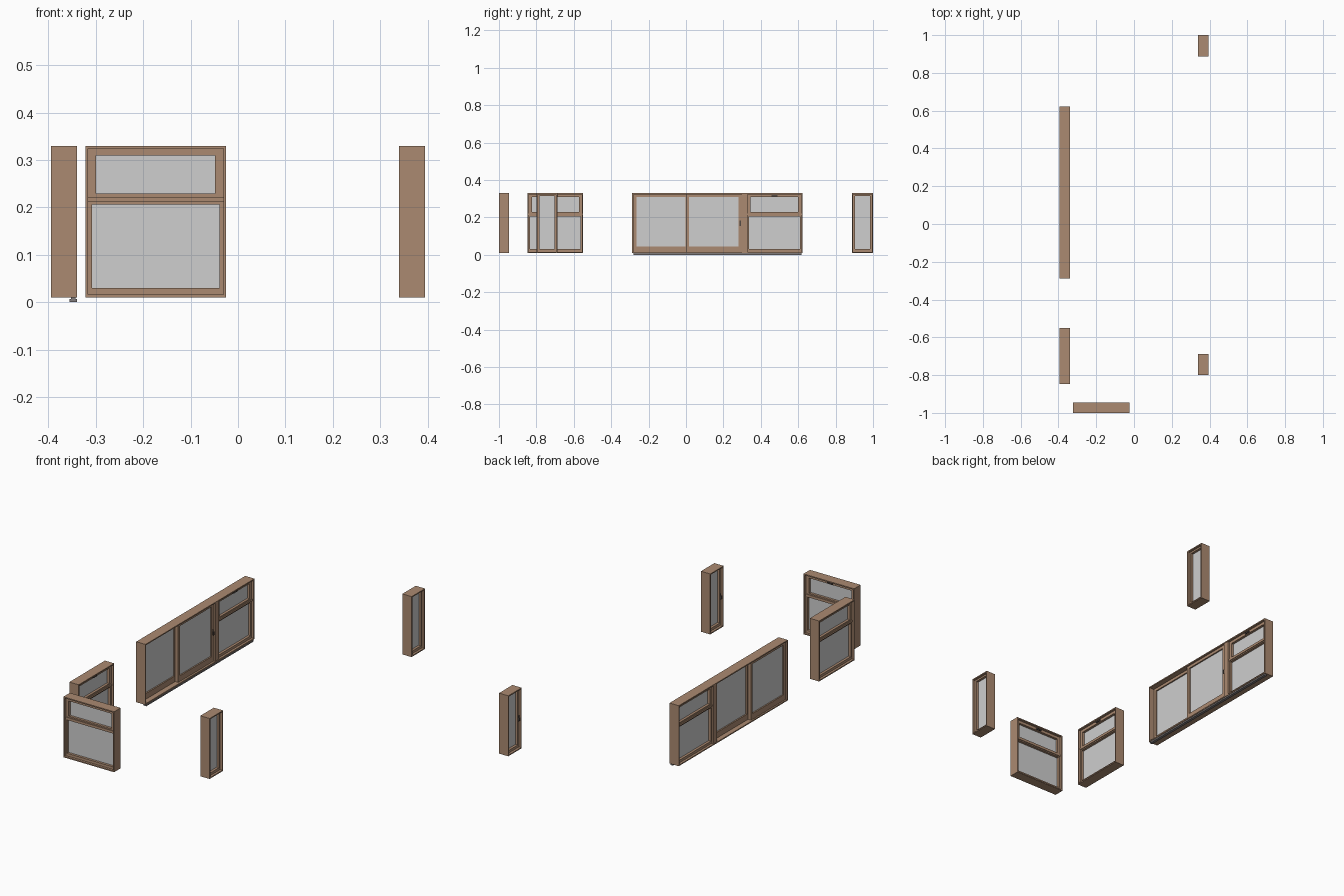
import bpy, bmesh

if "Cube" in bpy.data.objects:
    bpy.data.objects.remove(bpy.data.objects["Cube"])


def material(name, rgb):
    m = bpy.data.materials.new(name)
    m.diffuse_color = (*rgb, 1)
    m.use_nodes = True
    m.node_tree.nodes["Principled BSDF"].inputs["Base Color"].default_value = m.diffuse_color
    return m


WOOD = material("brown_frame", (0.41, 0.255, 0.165))
GLASS = material("pale_grey_glass", (0.62, 0.62, 0.62))
METAL = material("dark_handle", (0.09, 0.07, 0.06))
SILL = material("grey_sill", (0.22, 0.2, 0.2))

Z0, Z1, D = 0.01, 0.33, 0.054   # bottom, top and depth of every window


class Window:
    """Local axes: u along the width, v from outside (0) to inside (D), z up."""

    def __init__(self, name, side, face, start, width):
        self.name, self.side, self.face = name, side, face
        self.start, self.width = start, width

    def world(self, u, v, z):
        along = self.start + u
        if self.side == "left":
            return (self.face + v, along, z)
        if self.side == "right":
            return (self.face - v, along, z)
        return (along, self.face + v, z)

    def finish(self, bm, part, mat):
        bmesh.ops.recalc_face_normals(bm, faces=bm.faces)
        me = bpy.data.meshes.new(f"{self.name}_{part}")
        bm.to_mesh(me)
        bm.free()
        me.materials.append(mat)
        ob = bpy.data.objects.new(me.name, me)
        bpy.context.collection.objects.link(ob)

    def box(self, part, mat, u0, u1, v0, v1, z0, z1):
        bm = bmesh.new()
        lo, hi = [[bm.verts.new(self.world(u, v, z)) for u, z in
                   ((u0, z0), (u1, z0), (u1, z1), (u0, z1))] for v in (v0, v1)]
        bm.faces.new(lo)
        bm.faces.new(hi)
        for i in range(4):
            j = (i + 1) % 4
            bm.faces.new((lo[i], lo[j], hi[j], hi[i]))
        self.finish(bm, part, mat)

    def ring(self, part, outer, inner, v0, v1):
        """Rectangular frame; outer and inner are (u0, u1, z0, z1)."""
        bm = bmesh.new()
        loops = []
        for (a, b, c, d), v in ((outer, v0), (inner, v0), (inner, v1), (outer, v1)):
            loops.append([bm.verts.new(self.world(u, v, z))
                          for u, z in ((a, c), (b, c), (b, d), (a, d))])
        for k in range(4):
            p, q = loops[k], loops[(k + 1) % 4]
            for i in range(4):
                j = (i + 1) % 4
                bm.faces.new((p[i], p[j], q[j], q[i]))
        self.finish(bm, part, WOOD)

    def casing(self):
        w, t = self.width, 0.006
        self.ring("casing", (0, w, Z0, Z1), (t, w - t, Z0 + t, Z1 - t), 0, D)

    def sash(self, part, outer, inner, v0=0.012, v1=0.042):
        """Frame with a pane of glass in the middle of its depth."""
        self.ring(part + "_sash", outer, inner, v0, v1)
        a, b, c, d = inner
        m = (v0 + v1) / 2
        self.box(part + "_glass", GLASS, a, b, m - 0.002, m + 0.002, c, d)

    def handle(self, u, z):
        self.box("handle_plate", METAL, u - 0.004, u + 0.004, 0.04, 0.045, z - 0.015, z + 0.015)
        self.box("handle_lever", METAL, u - 0.003, u + 0.003, 0.045, 0.051, z - 0.013, z + 0.005)

    def transom_light(self, u0, u1):
        """Fixed lower pane, crossbar and small opening sash above."""
        self.sash("lower", (u0, u1, Z0 + 0.006, 0.214), (u0 + 0.008, u1 - 0.008, 0.03, 0.206))
        self.box("crossbar", WOOD, u0, u1, 0.008, 0.046, 0.212, 0.222)
        self.sash("upper", (u0, u1, 0.22, Z1 - 0.006), (u0 + 0.017, u1 - 0.017, 0.229, 0.309))
        mid = (u0 + u1) / 2
        self.box("latch", METAL, mid - 0.015, mid + 0.015, 0.042, 0.048, 0.312, 0.319)


# two windows with an opening upper light
for name, side, face, start in (("side_window", "left", -0.394, -0.847),
                                ("front_window", "front", -1.0, -0.322)):
    win = Window(name, side, face, start, 0.297)
    win.casing()
    win.transom_light(0.006, 0.291)

# two narrow casement windows on the other side
for name, start in (("narrow_window_back", 0.888), ("narrow_window_front", -0.8)):
    win = Window(name, "right", 0.394, start, 0.112)
    win.casing()
    win.sash("pane", (0.006, 0.106, Z0 + 0.006, Z1 - 0.006), (0.016, 0.096, 0.03, 0.315))
    win.handle(0.011, 0.17)

# long sliding door with a transom window beside it
door = Window("sliding_door", "left", -0.394, -0.288, 0.911)
door.casing()
door.sash("fixed_leaf", (0.006, 0.296, Z0 + 0.006, Z1 - 0.006), (0.023, 0.284, 0.046, 0.309), 0.008, 0.026)
door.sash("sliding_leaf", (0.288, 0.588, Z0 + 0.006, Z1 - 0.006), (0.305, 0.568, 0.046, 0.309), 0.026, 0.044)
door.handle(0.578, 0.17)
door.box("mullion", WOOD, 0.587, 0.618, 0.002, 0.052, Z0 + 0.005, Z1 - 0.005)
door.transom_light(0.617, 0.905)
# thin sill strip under the door
door.box("sill", SILL, 0.007, 0.905, 0.039, 0.054, 0, 0.007)
door.box("sill_packer", SILL, 0.007, 0.905, 0.042, 0.051, 0.006, Z0 + 0.001)
